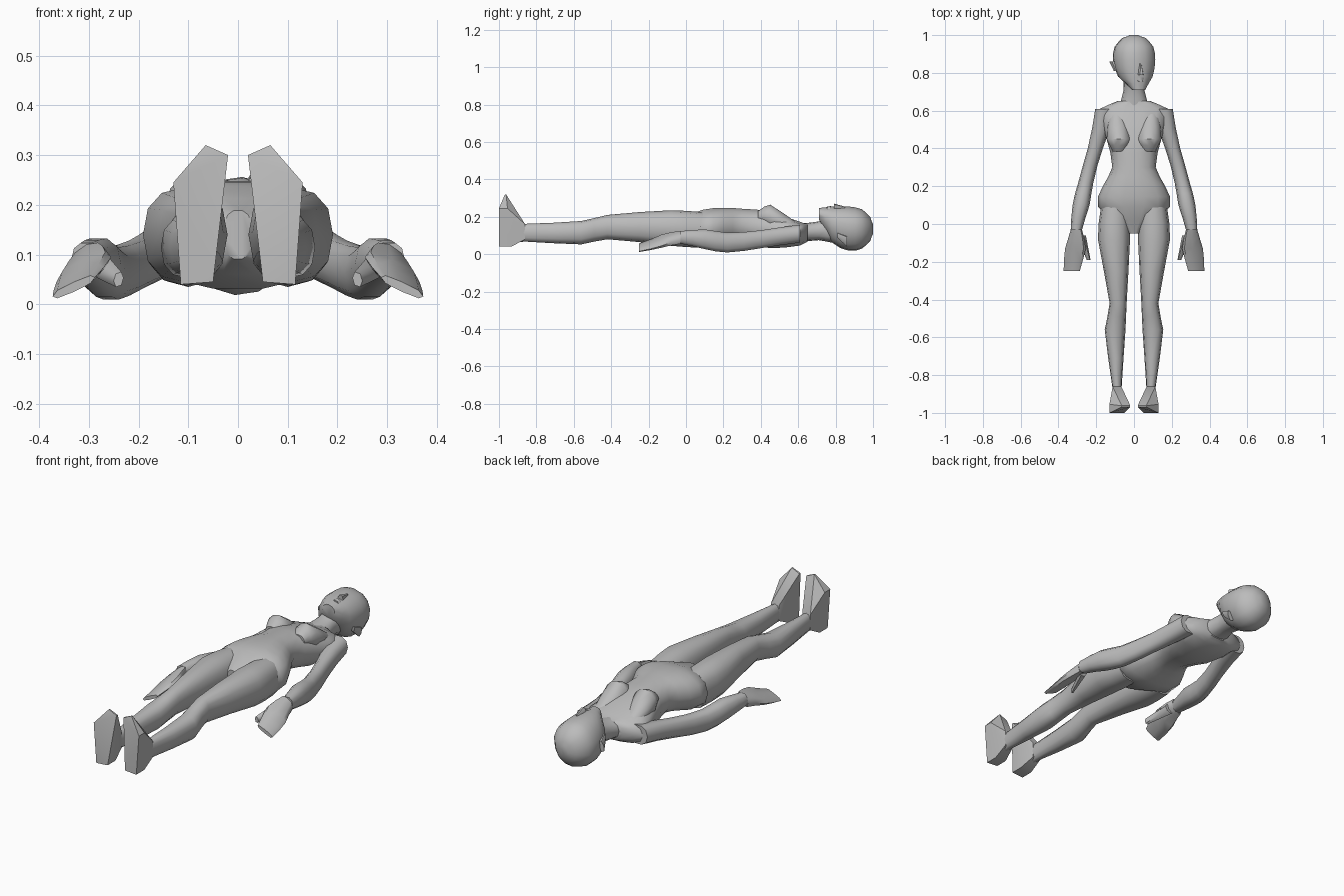
import bpy
import bmesh
from math import cos, sin, tau, radians, copysign
from mathutils import Matrix, Vector

default_cube = bpy.data.objects.get("Cube")
if default_cube:
    bpy.data.objects.remove(default_cube, do_unlink=True)

# One plain colour for the whole figure
shade = (.5, .5, .5, 1)
grey = bpy.data.materials.new("plain grey")
grey.use_nodes = True
grey.diffuse_color = shade
grey.node_tree.nodes["Principled BSDF"].inputs["Base Color"].default_value = shade


def finish(name, bm, mirror, angle):
    """Turn a bmesh into a shaded object, mirrored across x when asked."""
    bmesh.ops.recalc_face_normals(bm, faces=bm.faces)
    mesh = bpy.data.meshes.new(name)
    bm.to_mesh(mesh)
    bm.free()
    mesh.materials.append(grey)
    part = bpy.data.objects.new(name, mesh)
    bpy.context.collection.objects.link(part)
    if mirror:
        modifier = part.modifiers.new("Mirror", 'MIRROR')
        modifier.use_mirror_merge = False
    bpy.ops.object.select_all(action='DESELECT')
    part.select_set(True)
    bpy.context.view_layer.objects.active = part
    bpy.ops.object.shade_smooth_by_angle(angle=radians(angle))
    return part


def ring(y, width, depth, z, x=0):
    """One cross-section of a part that runs along y."""
    return Vector((y, width, depth, z, x))


def add_between(sections):
    """Insert a smoothly curved section halfway between each pair."""
    result = [sections[0]]
    last = len(sections) - 1
    for i in range(last):
        before, a, b, after = (sections[min(max(k, 0), last)] for k in range(i - 1, i + 3))
        middle = (a + b) / 2
        middle += (a + b - before - after) / 16
        middle[0] = (a[0] + b[0]) / 2
        result += [middle, b]
    return result


def soft(value, power):
    return copysign(abs(value) ** power, value)


def loft(name, *sections, sides=12, power=.85, tilt=0, mirror=False):
    """Skin a chain of rounded cross-sections and cap both ends."""
    bm = bmesh.new()
    loops = []
    for y, width, depth, z, x in add_between(sections):
        loop = []
        for i in range(sides):
            angle = tau * i / sides
            across = soft(cos(angle), power) * width / 2
            up = soft(sin(angle), power) * depth / 2
            loop.append(bm.verts.new((x + across, y, z + up + tilt * across)))
        loops.append(loop)
    for a, b in zip(loops, loops[1:]):
        for i in range(sides):
            bm.faces.new((a[i - 1], a[i], b[i], b[i - 1]))
    bm.faces.new(loops[0])
    bm.faces.new(loops[-1])
    return finish(name, bm, mirror, angle=50)


def build_feet(ankle_x, ankle_z, ankle_y, sole_y):
    """Flat upright soles, wrapped back to a narrow ankle."""
    bm = bmesh.new()
    outline = [(.02, .3), (.065, .32), (.13, .245), (.115, .04), (.05, .045)]
    for x, z in outline:
        lean = .1 * z
        bm.verts.new((x, sole_y + lean * (z > .25), z))
        bm.verts.new((x, sole_y + .07 - lean, z))
    for side in (-1, 1):
        for end in (-1, 1):
            bm.verts.new((ankle_x + side * .023, ankle_y, ankle_z + end * .04))
    hull = bmesh.ops.convex_hull(bm, input=bm.verts)
    inner = [v for v in hull["geom_interior"] if isinstance(v, bmesh.types.BMVert)]
    bmesh.ops.delete(bm, geom=inner, context='VERTS')
    finish("feet", bm, mirror=True, angle=35)


# Heights along the lying body
crown, chin, collar, shoulder, bust, waist, hips, crotch = 1, .71, .65, .61, .45, .3, .09, -.05
elbow, wrist, fingertips = .22, -.03, -.25
knee, calf, ankle, sole = -.42, -.56, -.86, -1

# Trunk
loft("torso",
     ring(crotch, width=.06, depth=.1, z=.14),
     ring(hips, width=.38, depth=.21, z=.135),
     ring(.2, width=.33, depth=.2, z=.15),
     ring(waist, width=.23, depth=.18, z=.155),
     ring(bust, width=.29, depth=.2, z=.13),
     ring(shoulder, width=.36, depth=.13, z=.11),
     ring(collar, width=.18, depth=.1, z=.115),
     sides=14)
loft("neck",
     ring(shoulder, width=.16, depth=.1, z=.115),
     ring(chin, width=.11, depth=.1, z=.125),
     ring(.79, width=.12, depth=.14, z=.13))
loft("breasts",
     ring(.385, width=.07, depth=.06, z=.2, x=.078),
     ring(bust, width=.13, depth=.13, z=.2, x=.08),
     ring(.59, width=.08, depth=.07, z=.135, x=.09),
     power=1, mirror=True)

# Legs and feet
loft("legs",
     ring(hips, width=.15, depth=.19, z=.13, x=.1),
     ring(-.08, width=.17, depth=.19, z=.14, x=.106),
     ring(knee, width=.09, depth=.13, z=.145, x=.084),
     ring(calf, width=.11, depth=.125, z=.115, x=.1),
     ring(ankle, width=.05, depth=.095, z=.115, x=.09),
     ring(-.94, width=.05, depth=.1, z=.11, x=.09),
     mirror=True)
build_feet(ankle_x=.09, ankle_z=.12, ankle_y=ankle, sole_y=sole)

# Arms and hands
loft("arms",
     ring(shoulder, width=.11, depth=.1, z=.11, x=.15),
     ring(.4, width=.08, depth=.1, z=.08, x=.205),
     ring(elbow, width=.08, depth=.11, z=.062, x=.255),
     ring(.1, width=.09, depth=.11, z=.08, x=.28),
     ring(wrist, width=.06, depth=.07, z=.09, x=.305),
     sides=10, mirror=True)
loft("hands",
     ring(wrist, width=.06, depth=.06, z=.09, x=.305),
     ring(-.13, width=.11, depth=.04, z=.07, x=.31),
     ring(fingertips, width=.085, depth=.02, z=.035, x=.33),
     sides=8, power=.7, tilt=-.45, mirror=True)
loft("thumbs",
     ring(-.06, width=.05, depth=.04, z=.08, x=.28),
     ring(-.19, width=.02, depth=.03, z=.05, x=.24),
     sides=6, tilt=-.3, mirror=True)

# Head and face, turned a little to its left
head_parts = [
    loft("head",
         ring(chin, width=.07, depth=.06, z=.22),
         ring(.78, width=.18, depth=.19, z=.16),
         ring(.87, width=.22, depth=.235, z=.137),
         ring(.94, width=.2, depth=.21, z=.135),
         ring(.985, width=.12, depth=.13, z=.135),
         ring(crown, width=.04, depth=.05, z=.135),
         sides=14, power=.9),
    loft("nose",
         ring(.79, width=.03, depth=.04, z=.257),
         ring(.85, width=.01, depth=.02, z=.25),
         sides=6),
    loft("lips",
         ring(.755, width=.03, depth=.02, z=.25),
         ring(.775, width=.04, depth=.02, z=.25),
         sides=6),
    loft("ears",
         ring(.81, width=.02, depth=.03, z=.13, x=.1),
         ring(.86, width=.03, depth=.06, z=.1, x=.11),
         sides=6, mirror=True),
]
pivot = Matrix.Translation((0, 0, .135))
turn = pivot @ Matrix.Rotation(radians(17), 4, 'Y') @ pivot.inverted()
for part in head_parts:
    part.matrix_world = turn
